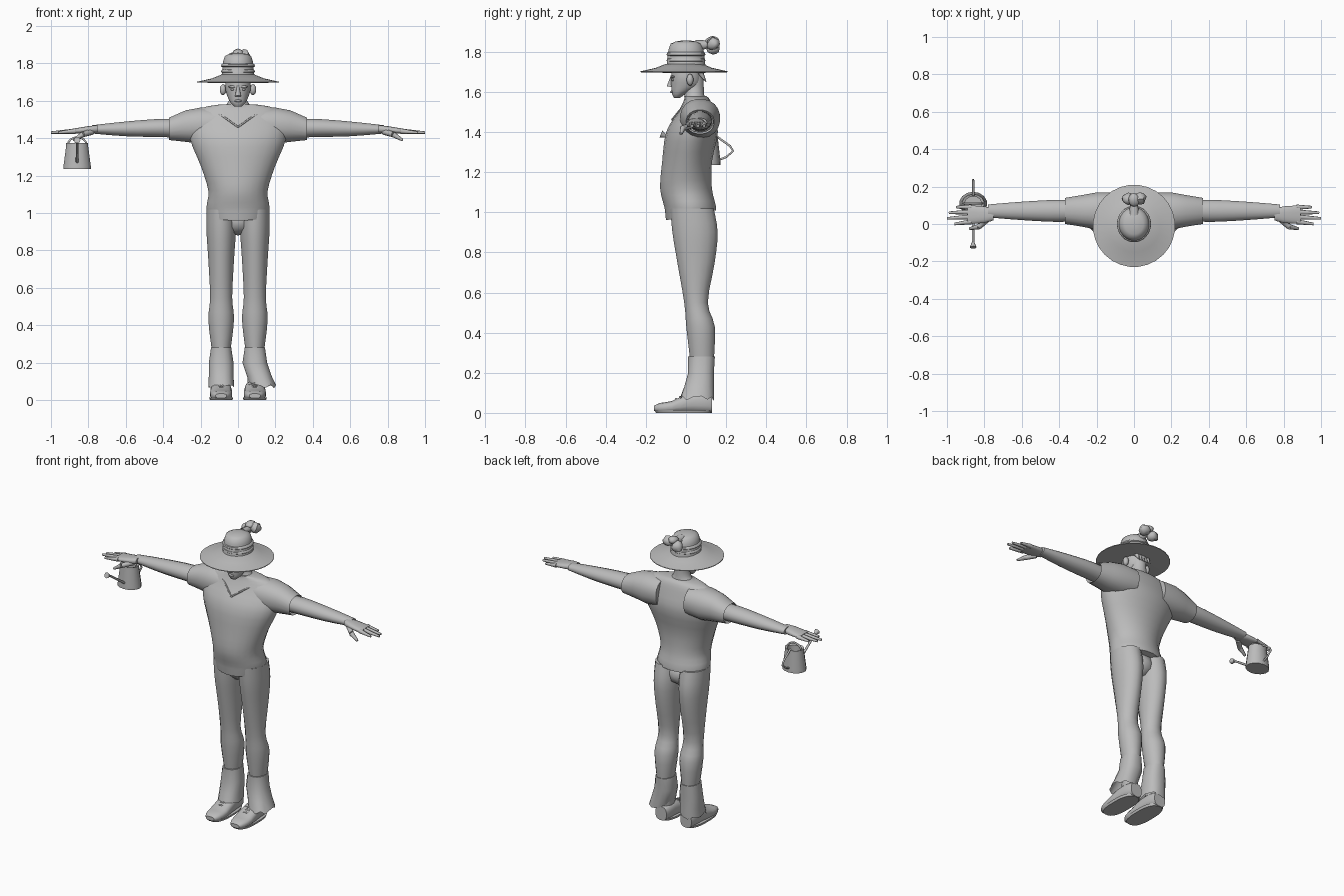
import bpy, bmesh, math, random
from mathutils import Matrix, Vector

random.seed(4)
scene = bpy.context.scene
if "Cube" in scene.objects:
    bpy.data.objects.remove(scene.objects["Cube"], do_unlink=True)

# One plain grey for everything
grey = bpy.data.materials.new("plain_grey")
grey.use_nodes = True
grey.diffuse_color = (.5, .5, .5, 1)
shader = grey.node_tree.nodes["Principled BSDF"]
shader.inputs["Base Color"].default_value = grey.diffuse_color
meshes = []


def finish(name, bm):
    bmesh.ops.recalc_face_normals(bm, faces=bm.faces)
    data = bpy.data.meshes.new(name)
    bm.to_mesh(data)
    bm.free()
    data.materials.append(grey)
    obj = bpy.data.objects.new(name, data)
    scene.collection.objects.link(obj)
    meshes.append(obj)
    return obj


def smooth_rows(rows, steps):
    """Add rows between the given ones along a smooth spline."""
    rows = [Vector(row) for row in rows]
    result = []
    for i, (start, end) in enumerate(zip(rows, rows[1:])):
        before, after = rows[max(i - 1, 0)], rows[min(i + 2, len(rows) - 1)]
        leave, arrive = (end - before) / 2, (after - start) / 2
        for k in range(steps):
            t = k / steps
            bend = leave * (1 - t) - arrive * t
            result.append(start.lerp(end, t * t * (3 - 2 * t)) + bend * t * (1 - t))
    return result + [rows[-1]]


def loft(name, axis, middle, rows, side=1, sides=16, steps=1, square=1, open_end=False):
    """Skin over rows of (place on axis, half width, low edge, high edge)."""
    def corner(value):
        return math.copysign(abs(value) ** square, value)

    bm = bmesh.new()
    loops = []
    for place, half, low, high in smooth_rows(rows, steps):
        loop = []
        for i in range(sides):
            angle = math.tau * (i + .5) / sides
            across = middle + half * corner(math.cos(angle))
            up = (low + high) / 2 + (high - low) / 2 * corner(math.sin(angle))
            x, y, z = {"X": (place, across, up),
                       "Y": (across, place, up),
                       "Z": (across, up, place)}[axis]
            loop.append(bm.verts.new((x * side, y, z)))
        loops.append(loop)
    for first, second in zip(loops, loops[1:]):
        for i in range(sides):
            j = (i + 1) % sides
            bm.faces.new((first[i], first[j], second[j], second[i]))
    bm.faces.new(loops[0])
    if not open_end:
        bm.faces.new(loops[-1])
    return finish(name, bm)


def lathe(name, centre, profile, depth=1, sides=28):
    """Turn a profile of (radius, height), scaled in y by depth."""
    x, y = centre
    rows = [(z, r, y - r * depth, y + r * depth) for r, z in profile]
    return loft(name, "Z", x, rows, sides=sides)


def taper(name, start, end, thick, thin):
    """Cone from start to end."""
    start, end = Vector(start), Vector(end)
    along = end - start
    turn = along.to_track_quat("Z", "Y").to_matrix().to_4x4()
    bm = bmesh.new()
    bmesh.ops.create_cone(bm, cap_ends=True, segments=8, radius1=thick, radius2=thin,
                          depth=along.length,
                          matrix=Matrix.Translation((start + end) / 2) @ turn)
    return finish(name, bm)


def blob(name, centre, size, lumps=0):
    bm = bmesh.new()
    bmesh.ops.create_icosphere(bm, subdivisions=2, radius=1)
    for vert in bm.verts:
        vert.co *= 1 + random.uniform(-lumps, lumps)
        vert.co = Vector(c + s * k for c, s, k in zip(centre, size, vert.co))
    return finish(name, bm)


def cord(name, points, radius):
    curve = bpy.data.curves.new(name, "CURVE")
    curve.dimensions = "3D"
    curve.bevel_depth = radius
    curve.bevel_resolution = 1
    curve.use_fill_caps = True
    spline = curve.splines.new("POLY")
    spline.points.add(len(points) - 1)
    for point, place in zip(spline.points, points):
        point.co = (*place, 1)
    curve.materials.append(grey)
    scene.collection.objects.link(bpy.data.objects.new(name, curve))


# Shirt body, with the hem rising towards the back
shirt = loft("shirt_body", "Z", 0, [
    (.98, .16, -.1, .15), (1.03, .17, -.11, .15), (1.12, .16, -.13, .13),
    (1.25, .2, -.12, .13), (1.4, .26, -.1, .16), (1.5, .25, -.04, .14),
    (1.56, .2, -.01, .12), (1.58, .1, -.01, .1)], sides=24, steps=3)
for vert in shirt.data.vertices:
    if vert.co.z < 1:
        vert.co.z += vert.co.y / 5

# Neck, head and face
loft("neck", "Z", 0, [(1.55, .1, -.01, .1), (1.6, .05, -.01, .09), (1.7, .05, -.02, .09)], steps=3)
loft("head", "Z", 0, [(1.57, .02, -.06, -.03), (1.59, .04, -.07, 0), (1.63, .06, -.075, .07),
                      (1.68, .07, -.075, .08), (1.75, .06, -.07, .08)], steps=3)
taper("nose", (0, -.07, 1.68), (0, -.08, 1.625), .006, .016)
blob("lips", (0, -.07, 1.6), (.02, .01, .007))
for s in (-1, 1):
    blob("brow", (.03 * s, -.065, 1.675), (.024, .01, .007))
    blob("eye", (.03 * s, -.065, 1.66), (.01, .008, .006))
    blob("ear", (.08 * s, .02, 1.66), (.018, .018, .03))
for k in range(-2, 3):
    taper("hair_tuft", (k * .02, .07, 1.7), (k * .02, .1, 1.65), .015, .002)

# Wide hat with bands and a tied cloth behind
lathe("hat_brim", (0, -.01), [(.09, 1.695), (.22, 1.698), (.22, 1.702), (.14, 1.72), (.09, 1.74)])
lathe("hat_crown", (0, 0), [(.09, 1.72), (.08, 1.81), (.07, 1.84), (.05, 1.85), (.02, 1.856)], 1.1)
for height in (1.75, 1.78):
    lathe("hat_band", (0, 0), [(.085, height), (.091, height + .005),
                               (.089, height + .015), (.08, height + .02)], 1.07)
taper("cloth_tie", (0, .05, 1.83), (0, .13, 1.84), .03, .015)
for s in (-1, 1):
    blob("cloth_knot", (.03 * s, .135, 1.83 + .01 * s), (.035, .032, .034), .15)
blob("cloth_knot_top", (0, .13, 1.855), (.03, .035, .022), .1)

# Sleeves, collar, arms and hands
reach = {"little": .95, "ring": .99, "middle": 1, "index": .96}
for s in (-1, 1):
    loft("sleeve", "X", .07, [(.1, .1, 1.38, 1.56), (.2, .1, 1.37, 1.565), (.28, .085, 1.38, 1.55),
                              (.37, .07, 1.39, 1.51), (.36, .065, 1.4, 1.5), (.3, .06, 1.4, 1.5)],
         s, 20, square=.9, open_end=True)
    cord("collar", [(0, -.07, 1.46), (.07 * s, -.03, 1.51), (.14 * s, .01, 1.55)], .005)
    loft("arm", "X", .07, [(.25, .05, 1.4, 1.5), (.4, .06, 1.405, 1.505), (.6, .05, 1.41, 1.49),
                           (.78, .035, 1.425, 1.47)], s, steps=3)
    loft("palm", "X", .05, [(.75, .03, 1.43, 1.47), (.8, .045, 1.425, 1.465),
                            (.89, .05, 1.425, 1.45)], s, square=.8, steps=2)
    for k, (finger, tip) in enumerate(reach.items()):
        root, end = .09 - .026 * k, .09 - .03 * k
        taper(finger + "_finger", (.87 * s, root, 1.438), (tip * s, end, 1.43), .014, .007)
    taper("thumb", (.78 * s, .03, 1.435), (.83 * s, -.015, 1.42), .017, .015)
    taper("thumb_tip", (.83 * s, -.015, 1.42), (.88 * s, -.025, 1.39), .015, .007)

# Trousers, cuffs and shoes
blob("trouser_seat", (0, .04, .96), (.1, .09, .08))
foot = .09
for s in (-1, 1):
    loft("trouser_leg", "Z", foot, [
        (1.02, .08, -.08, .14), (.9, .08, -.07, .16), (.75, .07, -.045, .145),
        (.55, .06, -.01, .11), (.43, .07, 0, .145), (.26, .05, .02, .14)], s, steps=3)
    cuff = loft("trouser_cuff", "Z", foot, [
        (.28, .055, .01, .145), (.2, .067, .01, .14), (.13, .067, -.01, .14),
        (.07, .07, -.03, .14)], s, square=.85, open_end=True)
    for vert in cuff.data.vertices:
        # The left cuff flares outwards and both hems are ragged
        if s > 0 and vert.co.z < .2:
            vert.co.x += (.2 - vert.co.z) / 3
        if vert.co.z < .1:
            vert.co.z += random.uniform(-.01, .015)
    loft("ankle", "Z", foot, [(.05, .04, 0, .12), (.27, .04, .03, .13)], s)
    loft("shoe", "Y", foot, [(-.16, .03, .01, .035), (-.13, .05, 0, .05), (-.07, .06, 0, .06),
                             (.02, .055, 0, .1), (.09, .05, 0, .1), (.13, .04, 0, .09)],
         s, steps=2, square=.75)
    loft("shoe_sole", "Z", foot, [(0, .06, -.15, .125), (.015, .065, -.16, .13)], s, 24, square=.75)
    for k in range(3):
        y, z = -.05 + k * .02, .07 + k * .01
        cord("shoe_lace", [((foot + dx) * s, y, z - abs(dx) / 3) for dx in (-.035, 0, .035)], .005)

# Watering can hanging from the right hand
x, y = -.86, .11
lathe("can_body", (x, y), [(.075, 1.235), (.075, 1.25), (.06, 1.36), (.06, 1.375),
                           (.045, 1.37), (.045, 1.33)], .83, 14)
taper("can_spout", (x, .06, 1.27), (x, -.1, 1.38), .008, .006)
taper("can_rose", (x, -.1, 1.38), (x, -.125, 1.39), .008, .018)
cord("can_back_handle", [(x, .16, 1.26), (x, .2, 1.275), (x, .235, 1.305),
                         (x, .22, 1.33), (x, .15, 1.38)], .006)
cord("can_top_handle", [(x + .05 * math.cos(a), y, 1.365 + .04 * math.sin(a))
                        for a in (math.pi * i / 8 for i in range(9))], .006)

# Smooth shading with crisp edges kept
bpy.ops.object.select_all(action="DESELECT")
for obj in meshes:
    obj.select_set(True)
bpy.context.view_layer.objects.active = meshes[0]
bpy.ops.object.shade_smooth_by_angle(angle=math.radians(50))
